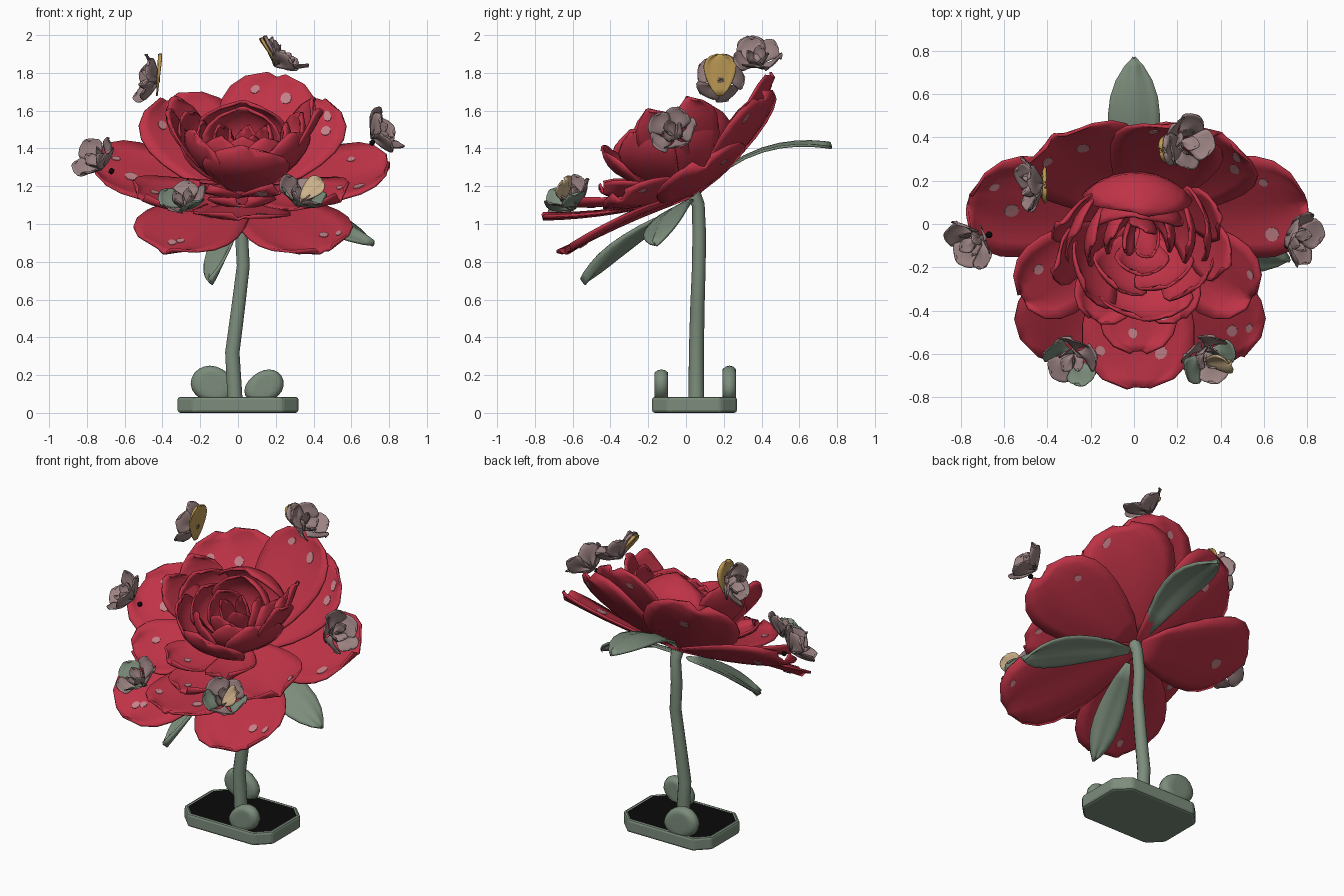
import bpy, bmesh, math, random
from mathutils import Vector, Matrix

if "Cube" in bpy.data.objects:
    bpy.data.objects.remove(bpy.data.objects["Cube"])

random.seed(4)


def material(name, r, g, b):
    m = bpy.data.materials.new(name)
    m.diffuse_color = (r, g, b, 1)
    m.use_nodes = True
    m.node_tree.nodes["Principled BSDF"].inputs["Base Color"].default_value = m.diffuse_color
    return m


RED = material("rose red", 0.52, 0.033, 0.062)
GREEN = material("sage green", 0.20, 0.265, 0.20)
MAUVE = material("dusty mauve", 0.33, 0.225, 0.225)
PINK = material("spot pink", 0.55, 0.22, 0.25)
GOLD = material("gold", 0.52, 0.33, 0.09)
PEACH = material("peach", 0.62, 0.45, 0.26)
BLACK = material("black", 0.003, 0.003, 0.003)


def finish(name, bm, mat, thick=0.0, smooth=True):
    me = bpy.data.meshes.new(name)
    bmesh.ops.recalc_face_normals(bm, faces=bm.faces[:])
    bm.to_mesh(me)
    bm.free()
    ob = bpy.data.objects.new(name, me)
    bpy.context.collection.objects.link(ob)
    me.materials.append(mat)
    if thick:
        s = ob.modifiers.new("thickness", 'SOLIDIFY')
        s.thickness = thick
        s.offset = 0
    for p in me.polygons:
        p.use_smooth = smooth
    return ob


def sheet(name, fn, mat, nu=8, nv=8, thick=0.014):
    """Mesh grid from fn(u in 0..1, v in -1..1)."""
    bm = bmesh.new()
    us = [0.03 + 0.965 * (1 - (1 - i / nu) ** 1.4) for i in range(nu + 1)]
    rows = [[bm.verts.new(fn(u, 2 * j / nv - 1)) for j in range(nv + 1)] for u in us]
    for a, b in zip(rows, rows[1:]):
        for j in range(nv):
            bm.faces.new((a[j], a[j + 1], b[j + 1], b[j]))
    return finish(name, bm, mat, thick)


def outline(s, point):
    """Width along a petal: point 0.5 is round, 1 is pointed."""
    return s ** 0.6 * (1 - s ** 4) ** point / 0.7


def petal(name, base, tip, half, up, mat=RED, cup=0.04, arch=0.0, point=0.5, spots=0, thick=0.014):
    b, t = Vector(base), Vector(tip)
    d = t - b
    side = d.cross(Vector(up)).normalized()
    n = side.cross(d).normalized()
    wob = random.uniform(0, 6)

    def fn(s, v):
        w = half * outline(s, point)
        return (b + d * s + side * (w * v)
                + n * (arch * 4 * s * (1 - s) + cup * v * v * s + 0.008 * math.sin(5 * v + wob) * s))

    sheet(name, fn, mat, thick=thick)
    # pale flat dots on the petal, one also showing underneath
    for i in range(spots):
        s, v, r = random.uniform(0.72, 0.9), random.uniform(-0.7, 0.7), random.uniform(0.02, 0.036)
        for off in ((0.010, -0.010) if i == 0 else (0.010,)):
            bm = bmesh.new()
            mid = bm.verts.new(fn(s, v) + n * off)
            rim = [bm.verts.new(fn(s + r / d.length * math.sin(a), v + r / half * math.cos(a)) + n * off)
                   for a in [k * math.tau / 9 for k in range(9)]]
            for k in range(9):
                bm.faces.new((mid, rim[k], rim[(k + 1) % 9]))
            finish("petal_spot", bm, PINK, 0.004, smooth=False)


def cup_petal(name, mx, ang, R, h, W, mat=RED, bulb=0.62, point=0.5, thick=0.014):
    """Upright petal wrapped round the local z axis."""
    a0, W = math.radians(ang), math.radians(W)

    def fn(s, v):
        a = a0 + W * outline(s, point) * v
        r = R * math.sin(s * math.pi * bulb) * (1 + 0.06 * v)
        return mx @ Vector((r * math.cos(a), r * math.sin(a), h * s - 0.02 * v * v))

    sheet(name, fn, mat, thick=thick)


# --- base plate: chamfered rectangle with a black top
bm = bmesh.new()
X, Y0, Y1, c = 0.32, -0.18, 0.27, 0.085
ring = [(-X + c, Y0), (X - c, Y0), (X, Y0 + c), (X, Y1 - c), (X - c, Y1), (-X + c, Y1), (-X, Y1 - c), (-X, Y0 + c)]
f = bm.faces.new([bm.verts.new((x, y, 0)) for x, y in ring])
bmesh.ops.extrude_face_region(bm, geom=[f])
for v in bm.verts[8:]:
    v.co.z = 0.085
bmesh.ops.bevel(bm, geom=bm.edges[:], offset=0.015, segments=2, affect='EDGES', profile=0.5)
bm.normal_update()
top = max(bm.faces, key=lambda q: q.calc_center_median().z + q.calc_area())
bmesh.ops.inset_region(bm, faces=[top], thickness=0.008, depth=-0.004)
top.material_index = 1
plate = finish("base_plate", bm, GREEN, smooth=False)
plate.data.materials.append(BLACK)

# --- two leafy lumps on the base, boxy in depth and spreading towards the stem
for x, y, w, h, lean in ((-0.15, 0.23, 0.105, 0.17, 0.05), (0.165, -0.13, 0.09, 0.15, -0.07)):
    bm = bmesh.new()
    bmesh.ops.create_uvsphere(bm, u_segments=16, v_segments=10, radius=1)
    for v in bm.verts:
        p = v.co.copy()
        yy = math.copysign(min(1, abs(p.y) * 1.8), p.y)
        low = 0.5 - 0.5 * p.z
        v.co = (x + p.x * w * (1 + 0.25 * low) + lean * low * 0.7, y + yy * 0.036, 0.055 + (p.z * 0.5 + 0.5) * (h + 0.025))
    finish("base_leaf_lump", bm, GREEN)

# --- stem
cu = bpy.data.curves.new("stem", 'CURVE')
cu.dimensions = '3D'
cu.bevel_depth = 0.038
cu.bevel_resolution = 3
cu.use_fill_caps = True
path = [(-0.015, 0.055, 0.06, 1.1), (-0.03, 0.055, 0.32, 1.05), (0.0, 0.06, 0.55, 1), (0.028, 0.068, 0.78, 0.95),
        (0.018, 0.07, 0.95, 0.95), (0.03, 0.065, 1.1, 0.9), (0.03, 0.03, 1.18, 1.1)]
sp = cu.splines.new('POLY')
sp.points.add(len(path) - 1)
for p, (x, y, z, r) in zip(sp.points, path):
    p.co = (x, y, z, 1)
    p.radius = r
cu.materials.append(GREEN)
bpy.context.collection.objects.link(bpy.data.objects.new("stem", cu))

# --- leaves under the bloom
petal("leaf_back", (0.0, 0.10, 1.20), (0, 0.77, 1.42), 0.13, (0, -0.3, 1), GREEN, -0.02, 0.09, 0.9)
petal("leaf_front", (0.02, -0.02, 1.08), (-0.14, -0.54, 0.68), 0.085, (-0.5, -0.5, 0.8), GREEN, 0.03, 0.03, 0.9)
petal("leaf_right", (0.03, 0.03, 1.12), (0.72, -0.17, 0.9), 0.125, (0.3, -0.5, 0.8), GREEN, -0.02, 0.05, 0.9)

# --- open outer petals: tip, half width, cup, arch
UP = (0, -0.5, 0.85)
O = Vector((0.02, 0.04, 1.15))
outer = [((-0.77, 0.11, 1.32), 0.27, 0.05, -0.02), ((0.80, 0.11, 1.31), 0.27, 0.05, -0.02),
         ((0.21, 0.46, 1.785), 0.26, 0.03, -0.04), ((-0.37, 0.41, 1.66), 0.29, 0.04, -0.04),
         ((0.42, 0.41, 1.66), 0.29, 0.04, -0.04), ((-0.40, -0.63, 0.85), 0.28, 0.03, 0.02),
         ((0.46, -0.63, 0.85), 0.28, 0.03, 0.02), ((0.02, -0.76, 1.03), 0.26, 0.02, -0.03)]
for i, (tip, w, cp, ar) in enumerate(outer):
    petal("outer_petal", O + Vector(UP) * (0.01 * (i % 3)), tip, w, UP, RED, cp, ar, 0.5, spots=2)

# --- middle petals
for tip, w in (((-0.52, -0.34, 1.13), 0.21), ((0.55, -0.34, 1.13), 0.21), ((0.02, -0.59, 1.09), 0.18),
               ((-0.19, -0.44, 1.17), 0.15), ((0.22, -0.44, 1.17), 0.15)):
    petal("middle_petal", O + Vector(UP) * 0.06, tip, w, UP, RED, 0.05, -0.03, spots=1)

# --- closed cup of the rose: angles, radius, height, half span, bulb, tip
HEAD = Matrix.Translation((0.03, 0.04, 1.15)) @ Matrix.Rotation(math.radians(22), 4, 'X')
for angs, R, h, W, bulb, pt in (
        ((-8, 24, 156, 188), 0.40, 0.51, 25, 0.48, 0.8),
        ((270,), 0.36, 0.42, 42, 0.60, 0.6),
        ((325, 215, 15, 165), 0.33, 0.44, 36, 0.60, 0.6),
        ((90,), 0.32, 0.47, 52, 0.80, 0.5),
        ((300, 240, 5, 175), 0.25, 0.42, 38, 0.66, 0.6),
        ((90,), 0.22, 0.43, 70, 0.74, 0.5),
        ((270, 20, 160), 0.16, 0.40, 52, 0.68, 0.6),
        ((310, 190, 70), 0.08, 0.38, 60, 0.64, 0.6)):
    for a in angs:
        cup_petal("cup_petal", HEAD, a, R, h + random.uniform(-0.012, 0.012), W, RED, bulb, pt)

# --- six small blossoms around the rim: centre, facing, materials
blossoms = [((-0.76, -0.09, 1.35), (-0.6, -0.4, 0.6), (MAUVE,)), ((-0.49, 0.18, 1.77), (-1, -0.1, 0.15), (MAUVE,)),
            ((0.245, 0.38, 1.89), (0.65, -0.1, 0.7), (MAUVE,)), ((0.77, -0.07, 1.49), (0.85, -0.2, 0.45), (MAUVE,)),
            ((-0.29, -0.63, 1.14), (-0.2, -0.5, 0.8), (MAUVE, GREEN)), ((0.34, -0.62, 1.16), (0.2, -0.5, 0.8), (MAUVE, GREEN))]
for i, (cen, ax, mats) in enumerate(blossoms):
    ax = Vector(ax).normalized()
    mx = Matrix.Translation(Vector(cen) - ax * 0.06) @ ax.to_track_quat('Z', 'Y').to_matrix().to_4x4()
    for k in range(5):
        cup_petal("blossom_petal", mx, k * 72 + i * 25, 0.125, 0.10 + random.uniform(-0.02, 0.02), 40,
                  mats[k % len(mats)], 0.5, 0.5, 0.006)
    for k in range(4):
        cup_petal("blossom_heart", mx, k * 90 + i * 40, 0.055, 0.09, 42, MAUVE, 0.55, 0.6, 0.006)

# --- coloured accent petals; the top one is backed by a mauve petal
petal("gold_petal_left", (-0.43, 0.18, 1.67), (-0.415, 0.18, 1.90), 0.085, (1, 0, 0.1), GOLD, 0.01, thick=0.008)
petal("gold_petal_top", (0.21, 0.36, 1.84), (0.125, 0.34, 1.985), 0.06, (-0.8, 0, -0.5), GOLD, 0.01, thick=0.008)
petal("mauve_petal_top", (0.225, 0.36, 1.84), (0.145, 0.34, 1.995), 0.075, (-0.8, 0, -0.5), MAUVE, 0.01, thick=0.008)
petal("peach_petal", (0.33, -0.64, 1.13), (0.45, -0.64, 1.23), 0.065, (0, -0.65, 0.75), PEACH, 0.015, thick=0.008)

# --- black beads behind two blossoms
for p in ((-0.67, -0.05, 1.28), (0.71, -0.10, 1.43)):
    bm = bmesh.new()
    bmesh.ops.create_icosphere(bm, subdivisions=1, radius=0.018, matrix=Matrix.Translation(p))
    finish("bead", bm, BLACK)
